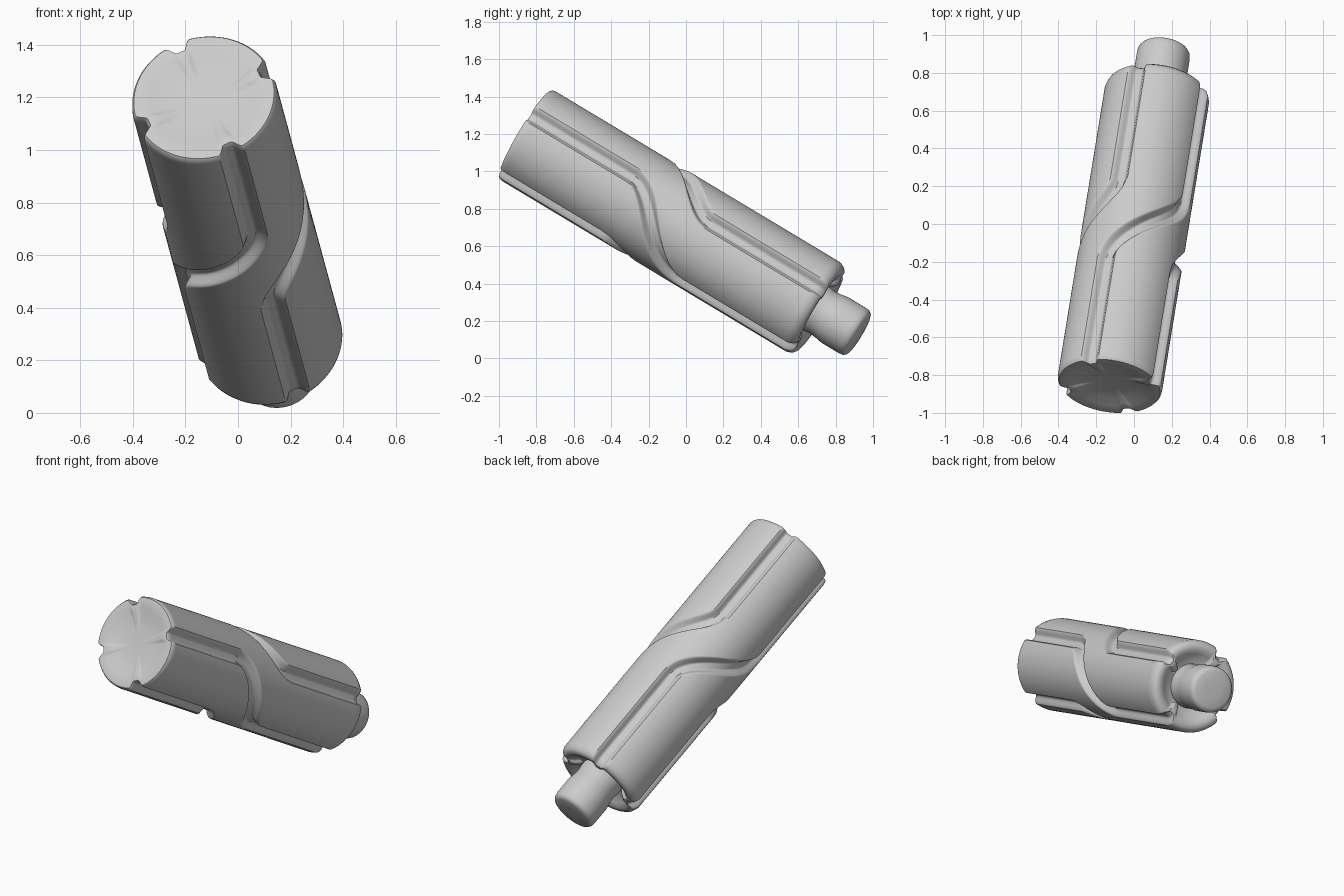
import bpy, bmesh, math
from mathutils import Vector

if "Cube" in bpy.data.objects:
    bpy.data.objects.remove(bpy.data.objects["Cube"])

START = Vector((-0.13, -0.86, 1.2))            # centre of the front end
AXIS = Vector((0.255, 1.565, -0.94)).normalized()
SIDE = (Vector((1, 0, 0)) - AXIS * AXIS.x).normalized()
UP = SIDE.cross(AXIS)
RADIUS, DEPTH, LENGTH = 0.279, 0.042, 1.855
BEND_A, BEND_B = 0.64, 1.15                    # where the grooves swing round
COLS = 240

grey = bpy.data.materials.new("plain grey")
grey.diffuse_color = (0.6, 0.6, 0.6, 1)
grey.use_nodes = True
grey.node_tree.nodes["Principled BSDF"].inputs["Base Color"].default_value = grey.diffuse_color


def smooth(t):
    t = max(0.0, min(1.0, t))
    return t * t * (3 - 2 * t)


def point(s, r, a):
    return START + AXIS * s + (SIDE * math.cos(a) + UP * math.sin(a)) * r


def groove(s, u):
    """Depth of the groove at arc offset u, widened where the path slants."""
    t = max(0.0, min(1.0, (s - BEND_A) / (BEND_B - BEND_A)))
    slope = 6 * t * (1 - t) / (BEND_B - BEND_A) * math.pi / 2 * RADIUS
    w = abs(u) * RADIUS / math.hypot(1, slope)
    return DEPTH * (1 - smooth((w - 0.018) / 0.034))


def skin(name, rings, radius_at, cols):
    """Loft rings of (distance, scale) along the axis and close both ends."""
    bm = bmesh.new()
    loops = []
    for s, k in rings:
        loops.append([bm.verts.new(point(s, *radius_at(s, k, i)))
                      for i in range(cols)])
    for a, b in zip(loops, loops[1:]):
        for i in range(cols):
            j = (i + 1) % cols
            bm.faces.new((a[i], a[j], b[j], b[i]))
    for loop, (s, k) in ((loops[0], rings[0]), (loops[-1], rings[-1])):
        c = bm.verts.new(START + AXIS * s)
        for i in range(cols):
            bm.faces.new((loop[i], loop[(i + 1) % cols], c))
    bmesh.ops.recalc_face_normals(bm, faces=bm.faces)
    mesh = bpy.data.meshes.new(name)
    bm.to_mesh(mesh)
    bm.free()
    mesh.materials.append(grey)
    obj = bpy.data.objects.new(name, mesh)
    bpy.context.collection.objects.link(obj)
    bpy.context.view_layer.objects.active = obj
    obj.select_set(True)
    bpy.ops.object.shade_smooth_by_angle(angle=math.radians(40))
    obj.select_set(False)


def body_radius(s, k, i):
    # columns follow the quarter turn, so the four grooves stay on them
    step = 2 * math.pi / COLS
    quarter = COLS // 4
    u = ((i + quarter // 2) % quarter - quarter // 2) * step
    turn = smooth((s - BEND_A) / (BEND_B - BEND_A)) * math.pi / 2
    return k * (RADIUS - groove(s, u)), math.radians(113) + i * step - turn


# Grooved body: dished front end, straight run, bend, straight run, hollow back
front = [(0.03, 0.08), (0.028, 0.35), (0.022, 0.55), (0.008, 0.75),
         (0.0, 0.9), (0.002, 0.965), (0.012, 0.99)]
middle = [(0.03 + (LENGTH - 0.075) * n / 110, 1.0) for n in range(111)]
back = [(LENGTH - 0.03, 0.985), (LENGTH - 0.012, 0.955), (LENGTH, 0.9),
        (LENGTH, 0.8), (LENGTH - 0.015, 0.7), (LENGTH - 0.045, 0.58),
        (LENGTH - 0.05, 0.3)]
skin("grooved_body", front + middle + back, body_radius, COLS)

# Stub on the back end, with a slight neck and a rounded tip
stub = [(1.78, 0.135), (1.84, 0.135), (1.87, 0.13), (1.91, 0.134),
        (1.95, 0.141), (2.06, 0.141), (2.083, 0.138), (2.097, 0.128),
        (2.103, 0.112), (2.106, 0.05)]
skin("end_stub", stub, lambda s, k, i: (k, i * 2 * math.pi / 64), 64)
